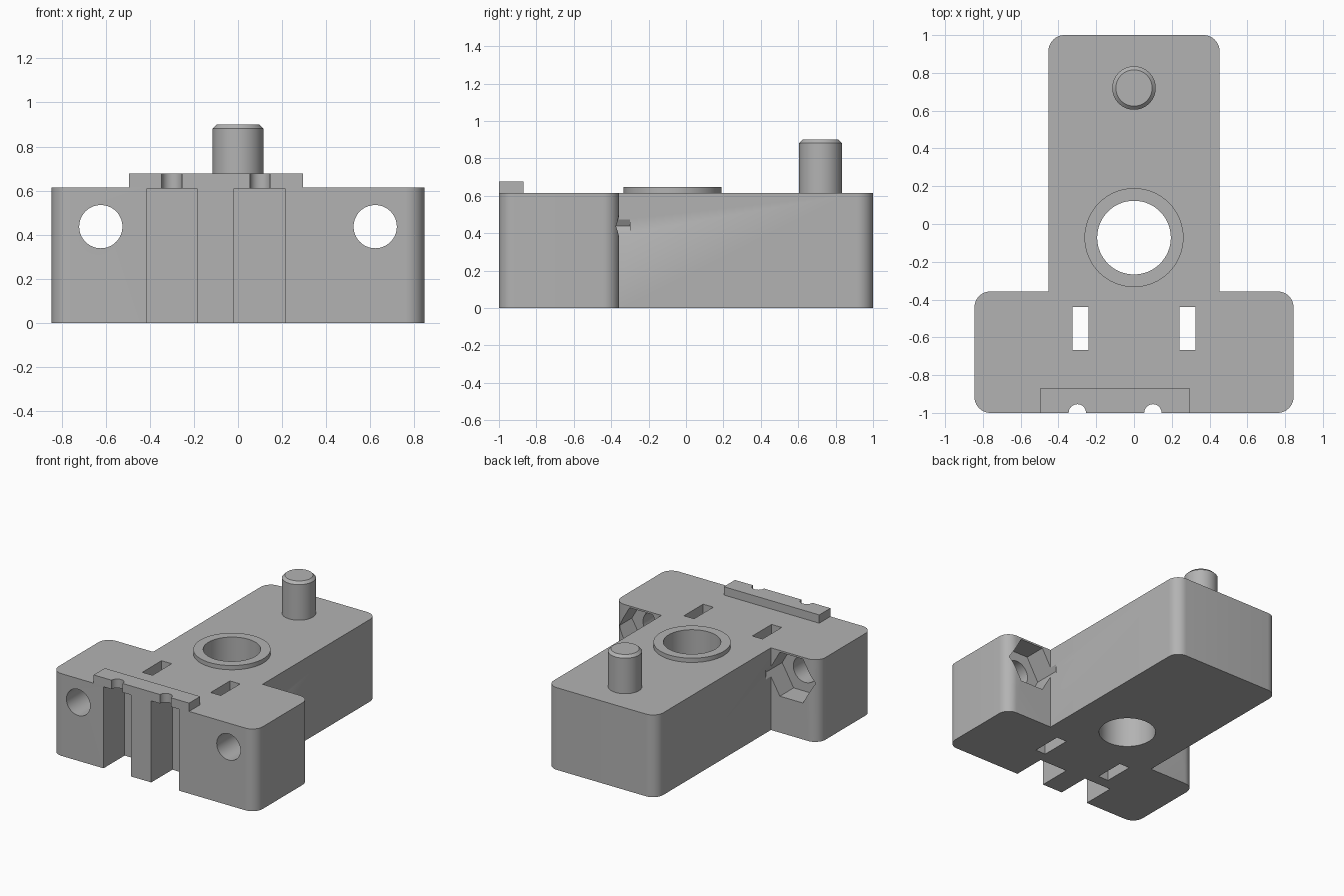
import bpy, bmesh, math
from mathutils import Matrix, Vector

old = bpy.data.objects.get("Cube")
if old:
    bpy.data.objects.remove(old, do_unlink=True)

grey = bpy.data.materials.new("plain grey")
grey.use_nodes = True
colour = (0.45, 0.45, 0.45, 1)
grey.diffuse_color = colour
grey.node_tree.nodes["Principled BSDF"].inputs["Base Color"].default_value = colour

HEIGHT = 0.615
BORE = (0, -0.072)
BOLT_X, BOLT_Z = 0.622, 0.437


def finish(name, bm):
    bmesh.ops.recalc_face_normals(bm, faces=bm.faces)
    mesh = bpy.data.meshes.new(name)
    bm.to_mesh(mesh)
    bm.free()
    mesh.materials.append(grey)
    obj = bpy.data.objects.new(name, mesh)
    bpy.context.collection.objects.link(obj)
    return obj


def box(name, x0, x1, y0, y1, z0, z1):
    bm = bmesh.new()
    bmesh.ops.create_cube(bm, size=1)
    for v in bm.verts:
        v.co = Vector((x1 if v.co.x > 0 else x0,
                       y1 if v.co.y > 0 else y0,
                       z1 if v.co.z > 0 else z0))
    return finish(name, bm)


def rod(name, start, end, radius, sides=64, chamfer=0):
    """Prism from start to end; sides=6 gives a hexagon with points along x."""
    a, b = Vector(start), Vector(end)
    bm = bmesh.new()
    bmesh.ops.create_cone(bm, cap_ends=True, segments=sides, radius1=radius,
                          radius2=radius, depth=(b - a).length)
    if chamfer:
        rim = [e for e in bm.edges if all(v.co.z > 0 for v in e.verts)]
        bmesh.ops.bevel(bm, geom=rim, offset=chamfer, segments=1, affect='EDGES')
    if sides == 6:
        point = max(bm.verts, key=lambda v: v.co.x).co
        turn = -math.atan2(point.y, point.x)
        bmesh.ops.rotate(bm, verts=bm.verts, matrix=Matrix.Rotation(turn, 3, 'Z'))
    if abs(b.y - a.y) > abs(b.z - a.z):
        bmesh.ops.rotate(bm, verts=bm.verts, matrix=Matrix.Rotation(math.pi / 2, 3, 'X'))
    bmesh.ops.translate(bm, verts=bm.verts, vec=(a + b) / 2)
    return finish(name, bm)


def activate(obj):
    bpy.ops.object.select_all(action='DESELECT')
    obj.select_set(True)
    bpy.context.view_layer.objects.active = obj


def cut(target, cutters):
    for cutter in cutters:
        mod = target.modifiers.new("cut", 'BOOLEAN')
        mod.operation, mod.solver, mod.object = 'DIFFERENCE', 'EXACT', cutter
        activate(target)
        bpy.ops.object.modifier_apply(modifier=mod.name)


# T-shaped block with rounded outer corners
half = [(0.845, -1), (0.845, -0.357), (0.453, -0.357), (0.453, 1)]
outline = half + [(-x, y) for x, y in reversed(half)]
bm = bmesh.new()
base = bm.faces.new([bm.verts.new((x, y, 0)) for x, y in outline])
top = bmesh.ops.extrude_face_region(bm, geom=[base])["geom"]
bmesh.ops.translate(bm, vec=(0, 0, HEIGHT),
                    verts=[g for g in top if isinstance(g, bmesh.types.BMVert)])
corners = [e for e in bm.edges
           if abs(e.verts[0].co.z - e.verts[1].co.z) > 0.1
           and not (abs(e.verts[0].co.x) < 0.5 and e.verts[0].co.y < 0)]
bmesh.ops.bevel(bm, geom=corners, offset=0.085, segments=10, profile=0.5, affect='EDGES')
block = finish("block", bm)

# Raised parts on top
collar = rod("bore_collar", (*BORE, HEIGHT), (*BORE, 0.647), 0.262)
peg = rod("locating_peg", (0, 0.72, HEIGHT), (0, 0.72, 0.9), 0.115, chamfer=0.019)
strip = box("front_strip", -0.495, 0.295, -1, -0.868, HEIGHT, 0.677)

# Cutters: bore, front grooves, wire notches, slots, bolt holes and nut pockets
bore = rod("bore_cutter", (*BORE, -0.1), (*BORE, 0.8), 0.195)
grooves = [box("groove_cutter", x0, x1, -1.1, -0.75, -0.1, 0.61)
           for x0, x1 in ((-0.413, -0.187), (-0.018, 0.213))]
notches = [rod("notch_cutter", (x, -1, 0.5), (x, -1, 0.8), 0.046, 32)
           for x in (-0.3, 0.1)]
sides = []
for s in (-1, 1):
    sides.append(box("slot_cutter", s * 0.283 - 0.042, s * 0.283 + 0.042,
                     -0.667, -0.44, -0.1, 0.8))
    sides.append(rod("bolt_cutter", (s * BOLT_X, -1.1, BOLT_Z),
                     (s * BOLT_X, -0.4, BOLT_Z), 0.098))
    sides.append(rod("nut_cutter", (s * BOLT_X, -0.52, BOLT_Z),
                     (s * BOLT_X, -0.3, BOLT_Z), 0.19, 6))

cut(block, [bore] + grooves + notches + sides)
cut(collar, [bore])
cut(strip, notches)
for cutter in [bore] + grooves + notches + sides:
    bpy.data.objects.remove(cutter, do_unlink=True)

for part in (block, collar, peg, strip):
    activate(part)
    bpy.ops.object.shade_smooth_by_angle(angle=math.radians(30))
